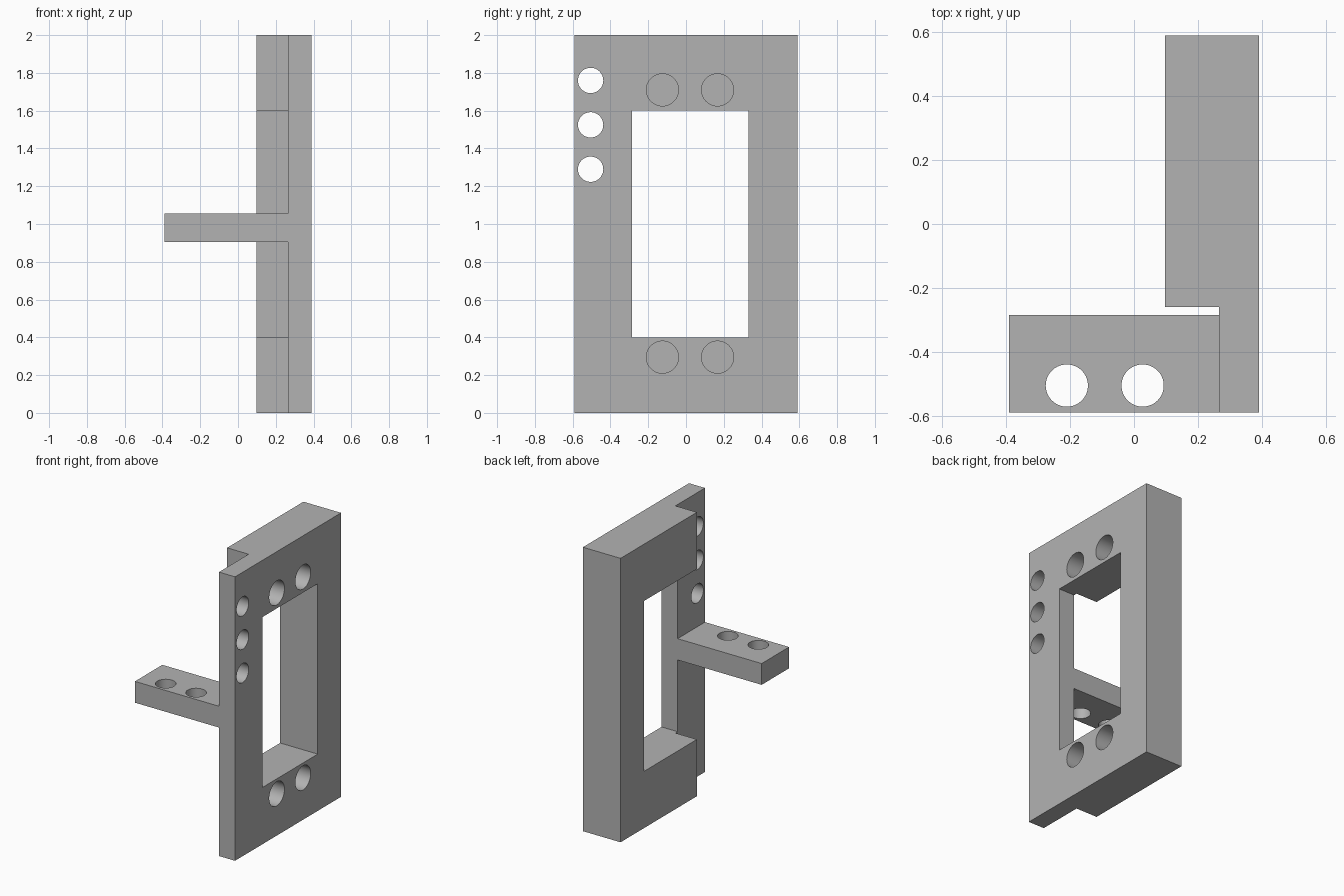
import bpy, bmesh, math
from mathutils import Matrix, Vector

if "Cube" in bpy.data.objects:
    bpy.data.objects.remove(bpy.data.objects["Cube"], do_unlink=True)

grey = bpy.data.materials.new("plain_grey")
grey.use_nodes = True
colour = (0.45, 0.45, 0.45, 1)
grey.diffuse_color = colour
grey.node_tree.nodes["Principled BSDF"].inputs["Base Color"].default_value = colour


def add_object(name, bm):
    bmesh.ops.recalc_face_normals(bm, faces=bm.faces)
    mesh = bpy.data.meshes.new(name)
    bm.to_mesh(mesh)
    bm.free()
    mesh.materials.append(grey)
    obj = bpy.data.objects.new(name, mesh)
    bpy.context.collection.objects.link(obj)
    return obj


def box(name, low, high):
    bm = bmesh.new()
    bmesh.ops.create_cube(bm, size=1)
    low, high = Vector(low), Vector(high)
    for v in bm.verts:
        v.co = (low + high) / 2 + v.co * (high - low)
    return add_object(name, bm)


def cylinder(name, centre, radius, length, axis):
    bm = bmesh.new()
    turn = Matrix.Rotation(math.pi / 2, 4, "Y") if axis == "X" else Matrix()
    bmesh.ops.create_cone(bm, cap_ends=True, segments=64, radius1=radius, radius2=radius,
                          depth=length, matrix=Matrix.Translation(centre) @ turn)
    return add_object(name, bm)


def combine(body, tool, operation):
    tool.hide_render = True
    mod = body.modifiers.new(operation.lower(), "BOOLEAN")
    mod.operation, mod.solver, mod.object = operation, "EXACT", tool
    bpy.context.view_layer.objects.active = body
    bpy.ops.object.modifier_apply(modifier=mod.name)
    bpy.data.objects.remove(tool, do_unlink=True)


# Frame: stepped profile, thin along the front edge, extruded upwards
X_BACK, X_STEP, X_FACE = 0.097, 0.265, 0.39
profile = [(X_STEP, -0.59), (X_FACE, -0.59), (X_FACE, 0.59),
           (X_BACK, 0.59), (X_BACK, -0.26), (X_STEP, -0.26)]
bm = bmesh.new()
base = bm.faces.new([bm.verts.new((x, y, 0)) for x, y in profile])
top = bmesh.ops.extrude_face_region(bm, geom=[base])["geom"]
bmesh.ops.translate(bm, vec=(0, 0, 2),
                    verts=[g for g in top if isinstance(g, bmesh.types.BMVert)])
bracket = add_object("mounting_bracket", bm)

# Side arm merged into the thin strip
combine(bracket, box("arm", (-0.39, -0.59, 0.905), (0.3, -0.285, 1.055)), "UNION")

# Rectangular window
combine(bracket, box("window_cutter", (0, -0.285, 0.4), (0.5, 0.33, 1.6)), "DIFFERENCE")

# Blind holes above and below the window
DEPTH = 0.2
for y in (-0.125, 0.167):
    for z in (0.295, 1.71):
        combine(bracket, cylinder("blind_hole", (X_FACE, y, z), 0.085, 2 * DEPTH, "X"), "DIFFERENCE")

# Through holes in the thin strip
for z in (1.29, 1.525, 1.76):
    combine(bracket, cylinder("strip_hole", (0.33, -0.505, z), 0.067, 0.4, "X"), "DIFFERENCE")

# Through holes in the arm
for x in (-0.21, 0.027):
    combine(bracket, cylinder("arm_hole", (x, -0.505, 0.98), 0.066, 0.4, "Z"), "DIFFERENCE")

# Merge flat faces and smooth only the hole walls
bm = bmesh.new()
bm.from_mesh(bracket.data)
bmesh.ops.remove_doubles(bm, verts=bm.verts, dist=1e-5)
bmesh.ops.dissolve_limit(bm, angle_limit=math.radians(0.5), verts=bm.verts, edges=bm.edges)
bm.to_mesh(bracket.data)
bm.free()
bpy.ops.object.select_all(action="DESELECT")
bracket.select_set(True)
bpy.context.view_layer.objects.active = bracket
bpy.ops.object.shade_smooth_by_angle(angle=math.radians(30))
